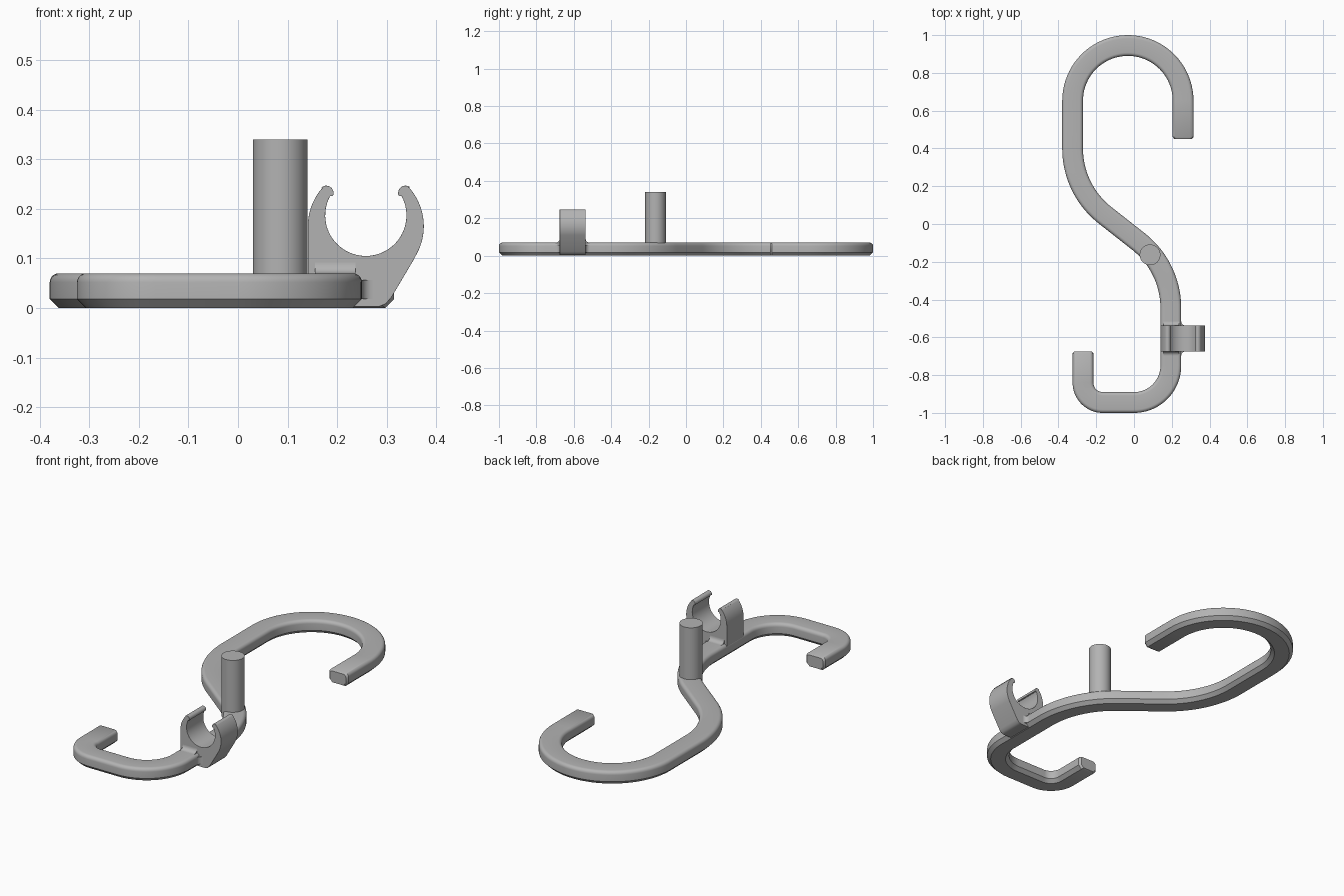
import bpy, bmesh, math
from mathutils import Vector

if "Cube" in bpy.data.objects:
    bpy.data.objects.remove(bpy.data.objects["Cube"])

grey = bpy.data.materials.new("grey plastic")
grey.diffuse_color = (0.45, 0.45, 0.45, 1)
grey.use_nodes = True
grey.node_tree.nodes["Principled BSDF"].inputs["Base Color"].default_value = grey.diffuse_color


def finish(bm, name, bevel=0):
    bmesh.ops.recalc_face_normals(bm, faces=bm.faces)
    me = bpy.data.meshes.new(name)
    bm.to_mesh(me)
    bm.free()
    me.materials.append(grey)
    ob = bpy.data.objects.new(name, me)
    bpy.context.collection.objects.link(ob)
    if bevel:
        m = ob.modifiers.new("rounded edges", 'BEVEL')
        m.width, m.segments = bevel, 3
        m.limit_method, m.angle_limit = 'ANGLE', math.radians(50)
    bpy.ops.object.select_all(action='DESELECT')
    ob.select_set(True)
    bpy.context.view_layer.objects.active = ob
    bpy.ops.object.shade_smooth_by_angle(angle=math.radians(35))
    return ob


def arc(cx, cy, r, a0, a1, n=24):
    angles = [math.radians(a0 + (a1 - a0) * i / n) for i in range(n + 1)]
    return [(cx + r * math.cos(a), cy + r * math.sin(a)) for a in angles]


def prism(name, profile, place, lo, hi, bevel=0):
    """Extrude a profile between lo and hi; place maps (u, v, depth) to xyz."""
    bm = bmesh.new()
    a = [bm.verts.new(place(u, v, lo)) for u, v in profile]
    b = [bm.verts.new(place(u, v, hi)) for u, v in profile]
    n = len(a)
    bm.faces.new(a)
    bm.faces.new(b[::-1])
    for i in range(n):
        j = (i + 1) % n
        bm.faces.new((a[i], b[i], b[j], a[j]))
    return finish(bm, name, bevel)


# S-shaped hook: centre line made of straights and arcs
path = [(0.26, 0.45), (0.26, 0.46)]
path += arc(-0.0325, 0.6525, 0.2925, 0, 180, 40)      # large crook
path += arc(0.125, 0.40, 0.45, 180, 232)              # bend to the diagonal
path += arc(-0.255, -0.446, 0.45, 52, 0)              # bend back to straight
path += arc(0.0, -0.75, 0.195, 0, -90)                # wide lower corner
path += arc(-0.165, -0.84, 0.105, -90, -180, 16)      # tight lower corner
path += [(-0.27, -0.685), (-0.27, -0.675)]

# bar section: chamfered below, rounded on top
half = [(0.037, 0), (0.055, 0.018)] + arc(0.037, 0.052, 0.018, 0, 90, 5)
section = half + [(-u, z) for u, z in reversed(half)]

bm = bmesh.new()
rings = []
pts = [Vector(p) for p in path]
for i, p in enumerate(pts):
    t = (pts[min(i + 1, len(pts) - 1)] - pts[max(i - 1, 0)]).normalized()
    side = Vector((t.y, -t.x))
    s = 0.84 if i in (0, len(pts) - 1) else 1.0       # softened ends
    rings.append([bm.verts.new((p.x + side.x * u * s, p.y + side.y * u * s,
                                0.035 + (z - 0.035) * s)) for u, z in section])
for r0, r1 in zip(rings, rings[1:]):
    for k in range(len(section)):
        j = (k + 1) % len(section)
        bm.faces.new((r0[k], r0[j], r1[j], r1[k]))
bm.faces.new(rings[0])
bm.faces.new(rings[-1][::-1])
finish(bm, "s_hook")

# Upright peg
prism("peg", arc(0.085, -0.163, 0.055, 0, 360, 48)[:-1],
      lambda u, v, d: (u, v, d), 0.03, 0.34)

# Open C-shaped clip on a foot, drawn in the xz plane
clip = [(0.155, 0.003), (0.285, 0.003), (0.298, 0.008), (0.310, 0.022), (0.352, 0.093)]
clip += arc(0.258, 0.165, 0.117, -30, 42)             # right outer side
clip += arc(0.338, 0.232, 0.015, 45, 200, 8)          # right tip
clip += arc(0.258, 0.187, 0.082, 28, -208, 40)        # inner seat
clip += arc(0.178, 0.232, 0.015, -20, 135, 8)         # left tip
clip += arc(0.258, 0.165, 0.117, 138, 180)            # left outer side
clip += [(0.141, 0.018)]
prism("clip", clip, lambda u, v, d: (u, d, v), -0.675, -0.537, 0.009)

# Concave fillets joining the clip to the hook, on both faces
R = 0.022
concave = [(-0.012, -0.005), (R, -0.005)] + arc(R, R, R, 270, 180, 8) + [(-0.012, R)]
for label, y, sgn in (("front", -0.675, -1), ("back", -0.537, 1)):
    prism("top_fillet_" + label, concave,
          lambda u, v, d: (d, y + sgn * u, 0.07 + v), 0.155, 0.237)
    prism("side_fillet_" + label, concave,
          lambda u, v, d: (0.25 + v, y + sgn * u, d), 0.018, 0.056)
